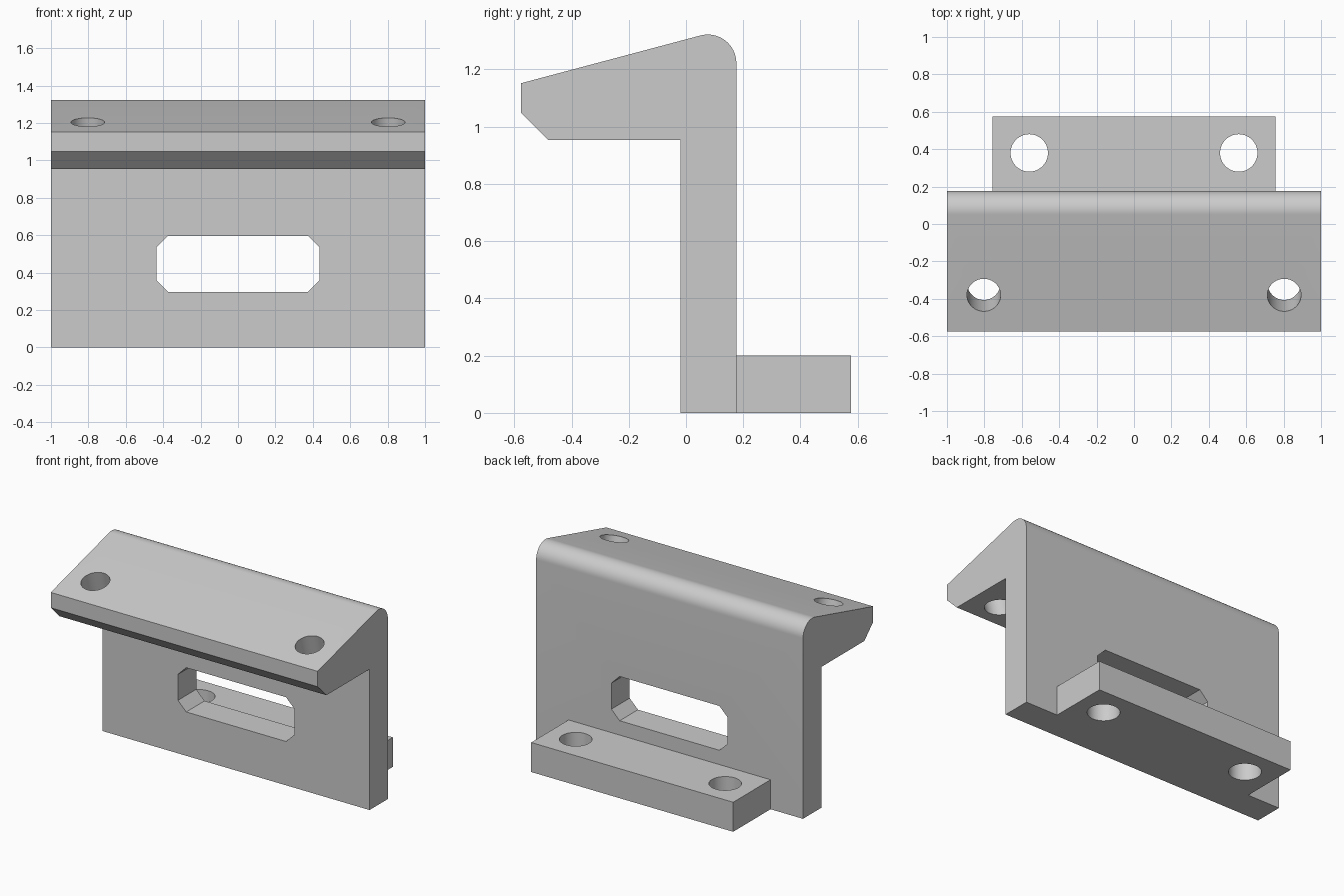
import bpy
import bmesh
import math
from mathutils import Matrix, Vector

if "Cube" in bpy.data.objects:
    bpy.data.objects.remove(bpy.data.objects["Cube"], do_unlink=True)

GREY = (0.6, 0.6, 0.6, 1.0)
grey = bpy.data.materials.new("plain grey")
grey.use_nodes = True
grey.diffuse_color = GREY
grey.node_tree.nodes["Principled BSDF"].inputs["Base Color"].default_value = GREY


def add_object(name, bm):
    bmesh.ops.recalc_face_normals(bm, faces=bm.faces)
    mesh = bpy.data.meshes.new(name)
    bm.to_mesh(mesh)
    bm.free()
    mesh.materials.append(grey)
    obj = bpy.data.objects.new(name, mesh)
    bpy.context.collection.objects.link(obj)
    return obj


def prism(name, points, depth):
    """Extrude a closed outline of 3D points along a depth vector."""
    bm = bmesh.new()
    face = bm.faces.new([bm.verts.new(p) for p in points])
    moved = bmesh.ops.extrude_face_region(bm, geom=[face])["geom"]
    verts = [v for v in moved if isinstance(v, bmesh.types.BMVert)]
    bmesh.ops.translate(bm, verts=verts, vec=depth)
    return add_object(name, bm)


def drill(name, centre, radius, tilt=0.0):
    bm = bmesh.new()
    place = Matrix.Translation(centre) @ Matrix.Rotation(tilt, 4, "X")
    bmesh.ops.create_cone(bm, cap_ends=True, segments=64, radius1=radius,
                          radius2=radius, depth=0.8, matrix=place)
    return add_object(name, bm)


def cut(target, cutter):
    mod = target.modifiers.new(cutter.name, "BOOLEAN")
    mod.operation = "DIFFERENCE"
    mod.solver = "EXACT"
    mod.object = cutter
    bpy.context.view_layer.objects.active = target
    bpy.ops.object.modifier_apply(modifier=mod.name)
    bpy.data.objects.remove(cutter, do_unlink=True)


# Upright wall and sloping hook with a rounded back corner, as one profile
SLOPE = math.radians(15)
BEND = 0.1
profile = [(-0.02, 0), (-0.02, 0.954), (-0.481, 0.954), (-0.576, 1.048), (-0.576, 1.152)]
for i in range(17):
    a = math.pi / 2 + SLOPE - (math.pi / 2 + SLOPE) * i / 16
    profile.append((0.076 + BEND * math.cos(a), 1.222 + BEND * math.sin(a)))
profile.append((0.176, 0))
bracket = prism("hooked_wall", [(-1, y, z) for y, z in profile], Vector((2, 0, 0)))

# Rear mounting foot
W = 0.757
foot = prism("mounting_foot", [(-W, 0.176, 0), (W, 0.176, 0), (W, 0.576, 0), (-W, 0.576, 0)],
             Vector((0, 0, 0.2)))

# Window with clipped corners through the wall
hx, hz, c, mid = 0.436, 0.15, 0.062, 0.447
quarter = [(hx, hz - c), (hx - c, hz)]
outline = quarter + [(-x, z) for x, z in reversed(quarter)]
outline += [(-x, -z) for x, z in outline]
cut(bracket, prism("window_cutter", [(x, -0.2, mid + z) for x, z in outline], Vector((0, 0.6, 0))))

# Screw holes: square to the slope in the hook, upright in the foot
for side in (-1, 1):
    cut(bracket, drill("hook_drill", (side * 0.803, -0.38, 1.204), 0.09, SLOPE))
    cut(foot, drill("foot_drill", (side * 0.56, 0.38, 0.1), 0.1))

# Smooth the curved surfaces, keep the edges crisp
for obj in (bracket, foot):
    bpy.ops.object.select_all(action="DESELECT")
    obj.select_set(True)
    bpy.context.view_layer.objects.active = obj
    bpy.ops.object.shade_smooth_by_angle(angle=math.radians(30))
